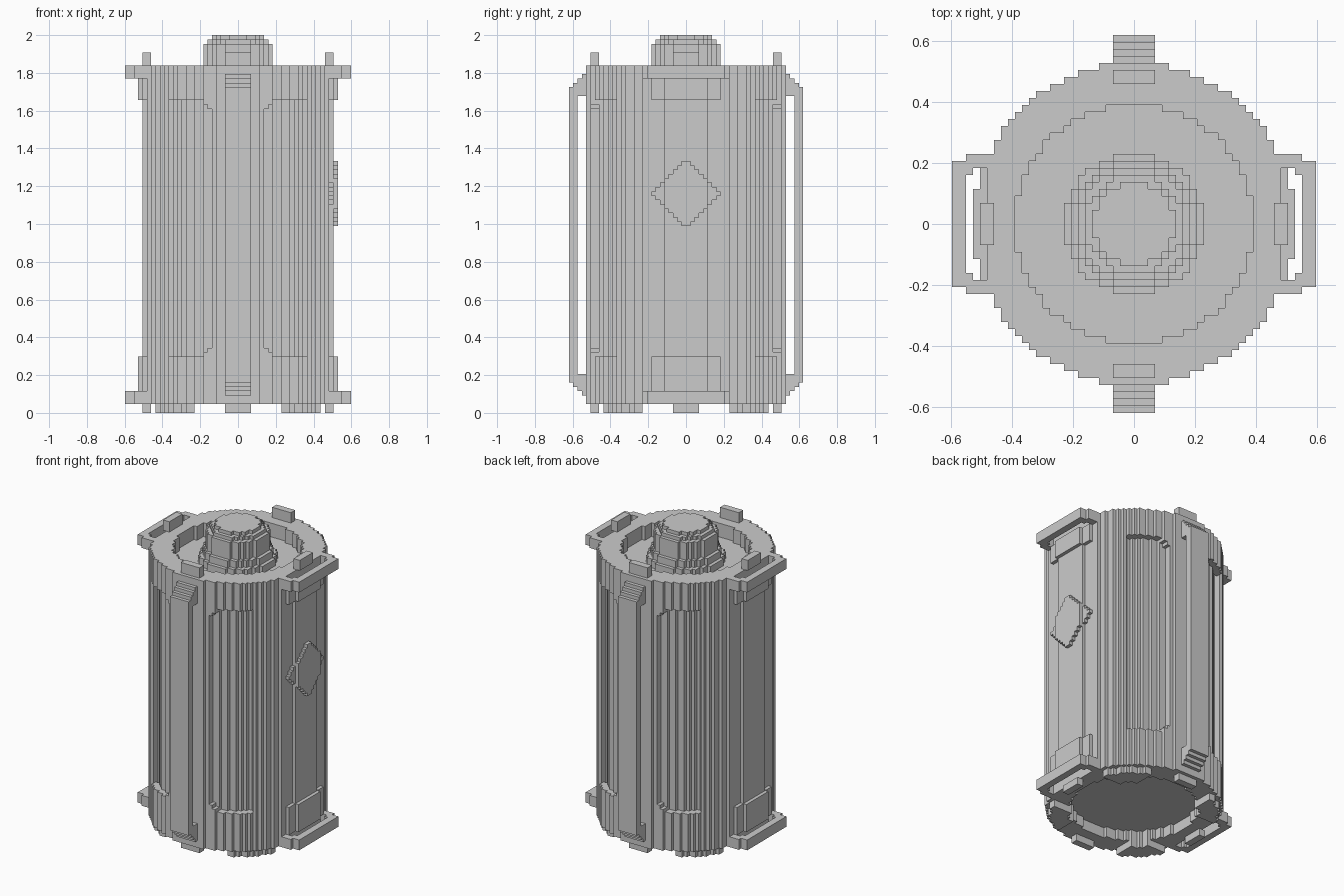
import bpy, bmesh
from math import hypot
from mathutils import Vector

cube = bpy.data.objects.get("Cube")
if cube:
    bpy.data.objects.remove(cube, do_unlink=True)

HEIGHT = 87            # model height in blocks
S = 2 / HEIGHT         # block size
REACH = 28             # half width of the footprint search


def part(name, layers, along_x=False):
    """Stack of stepped slabs: each layer is (footprint test, start, end) in blocks."""
    mesh = bpy.data.meshes.new(name)
    out = bmesh.new()
    axis = Vector((1, 0, 0)) if along_x else Vector((0, 0, 1))
    top = HEIGHT if along_x else REACH
    bottom = 0 if along_x else -REACH
    for test, lo, hi in layers:
        bm = bmesh.new()
        corners = {}

        def corner(a, b):
            if (a, b) not in corners:
                pos = (lo, a, b) if along_x else (a, b, lo)
                corners[a, b] = bm.verts.new(Vector(pos) * S)
            return corners[a, b]

        for a in range(-REACH, REACH):
            for b in range(bottom, top):
                if test(a + 0.5, b + 0.5):
                    bm.faces.new([corner(a, b), corner(a + 1, b),
                                  corner(a + 1, b + 1), corner(a, b + 1)])
        grown = bmesh.ops.extrude_face_region(bm, geom=bm.faces[:], use_keep_orig=True)
        moved = [g for g in grown["geom"] if isinstance(g, bmesh.types.BMVert)]
        bmesh.ops.translate(bm, verts=moved, vec=axis * (hi - lo) * S)
        bmesh.ops.recalc_face_normals(bm, faces=bm.faces[:])
        bmesh.ops.dissolve_limit(bm, angle_limit=0.01, verts=bm.verts[:], edges=bm.edges[:])
        layer = bpy.data.meshes.new("layer")
        bm.to_mesh(layer)
        bm.free()
        out.from_mesh(layer)
        bpy.data.meshes.remove(layer)
    out.to_mesh(mesh)
    out.free()
    obj = bpy.data.objects.new(name, mesh)
    bpy.context.collection.objects.link(obj)
    return obj


def disc(r):
    return lambda x, y: hypot(x, y) <= r


def shell(inner, outer, keep):
    """Ring footprint limited to the cells that pass keep."""
    return lambda x, y: inner < hypot(x, y) <= outer and keep(x, y)


# Body core with a sunken lid
part("body_core", [(disc(21), 5, 76)])
part("body_rim", [(shell(17, 21, lambda x, y: True), 76, 77)])


# End collars with slotted ears on both sides
def collar(x, y):
    x, y = abs(x), abs(y)
    ear = x > 17 and ((y < 10 and x < 24) or (y < 9 and x < 26))
    slot = 21 < x < 24 and y < (8 if x < 23 else 7)
    return (17 < hypot(x, y) <= 23 or ear) and not slot


part("top_collar", [(collar, 77, 80)])
part("bottom_collar", [(collar, 2, 5)])

# Side panels with edge posts, end brackets and full-height flanking walls
for side, name in ((1, "left"), (-1, "right")):
    panel = shell(19, 22, lambda x, y: x * side > 0 and abs(y) < 8)
    bracket = shell(19, 23, lambda x, y: x * side > 0 and abs(y) < 8)
    wall = shell(19, 23, lambda x, y: x * side > 16 and abs(y) > 10)
    part(name + "_panel", [(panel, 5, 77)])
    part(name + "_posts", [(lambda x, y: 17 < x * side < 21 and 8 < abs(y) < 10, 5, 77)])
    part(name + "_brackets", [(bracket, 5, 13), (bracket, 72, 77)])
    part(name + "_flank_walls", [(wall, 5, 77)])


# Handle outline, symmetric about the middle of the body
def handle_profile(side):
    def test(y, z):
        y, h = y * side, abs(z - 41)
        if not 23 < y < 27:
            return False
        chamfered = h < 37 - int(y - 23)
        return chamfered and (y > 25 or h > 32)
    return test


# Front and back: spine, framing around recessed panels, handle
for side, name in ((-1, "front"), (1, "back")):
    def frame(start, end, side=side):
        return shell(19, 23, lambda x, y: y * side > 15 and start < abs(x) < end)

    spine, band = frame(-1, 6), frame(6, 16)
    wide, narrow = frame(6, 8), frame(6, 7)
    part(name + "_spine", [(spine, 5, 77)])
    part(name + "_frame", [(band, 5, 13), (wide, 13, 14), (narrow, 14, 15),
                           (narrow, 70, 71), (wide, 71, 72), (band, 72, 77)])
    part(name + "_handle", [(handle_profile(side), -3, 3)], along_x=True)


# Small tabs at the four compass points, top and bottom
def tab(x, y):
    x, y = abs(x), abs(y)
    return min(x, y) < 3 and 20 < max(x, y) < 22


part("top_tabs", [(tab, 80, 83)])
part("bottom_tabs", [(tab, 0, 2)])

# Curved feet on the diagonals
foot = shell(17, 22, lambda x, y: min(abs(x), abs(y)) > 10)
part("feet", [(foot, 0, 2)])

# Stepped terminal knob
part("knob", [(disc(10), 76, 78), (disc(9), 78, 80), (disc(8), 80, 85),
              (disc(7), 85, 86), (disc(6), 86, 87)])

# Diamond plate on the left panel, built row by row
rows = []
for z in range(43, 58):
    width = 8 - abs(z - 50)
    plate = shell(21, 23, lambda x, y, w=width: x > 0 and abs(y) < w)
    rows.append((plate, z, z + 1))
part("diamond_plate", rows)
